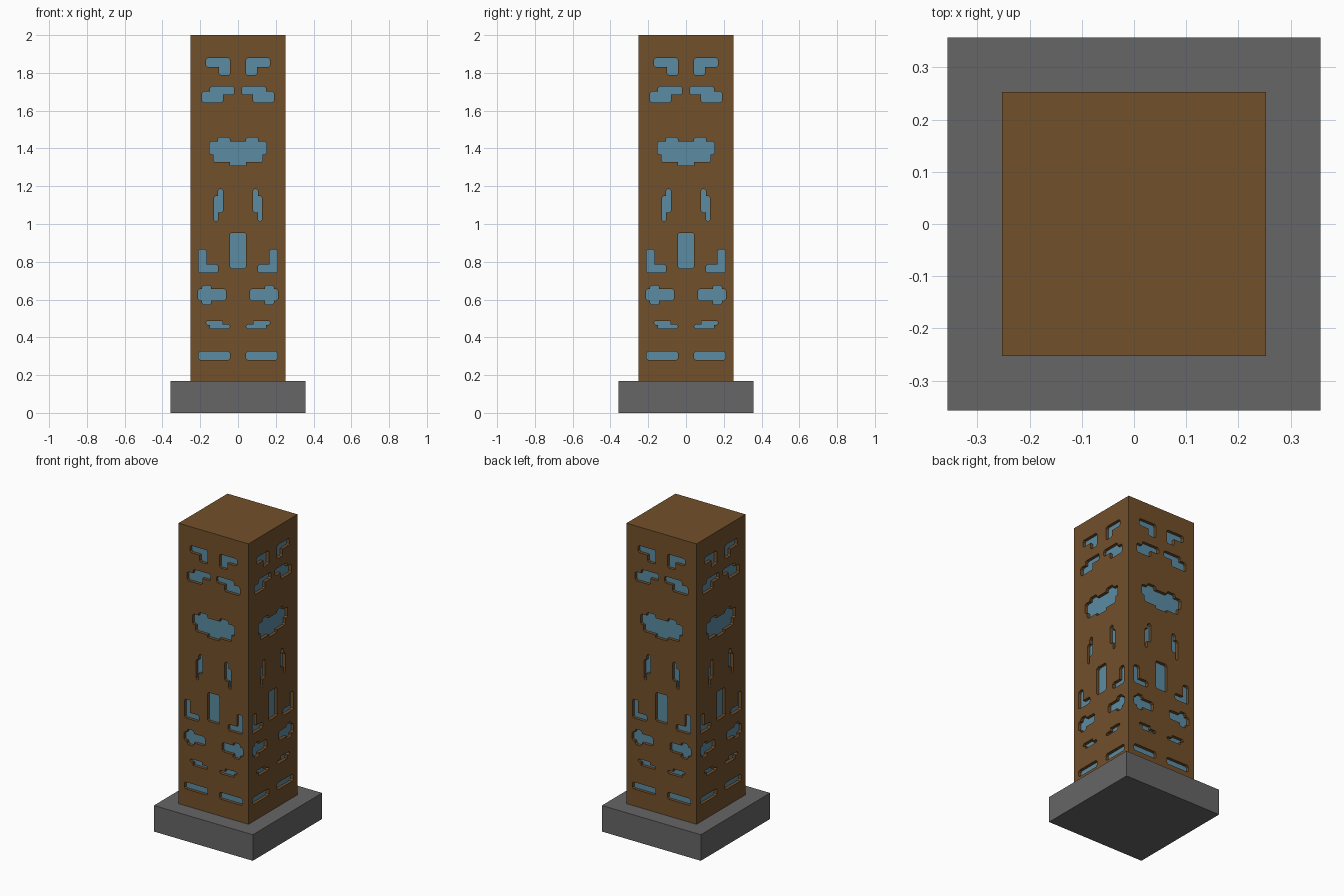
import bpy, bmesh, math
from mathutils import Matrix, Vector

if "Cube" in bpy.data.objects:
    bpy.data.objects.remove(bpy.data.objects["Cube"])

HALF, BASE_HALF = 0.2525, 0.357
Z0, Z1 = 0.17, 2.0
DEPTH = 0.02


def material(name, rgb):
    m = bpy.data.materials.new(name)
    m.diffuse_color = (*rgb, 1)
    m.use_nodes = True
    m.node_tree.nodes["Principled BSDF"].inputs["Base Color"].default_value = m.diffuse_color
    return m


brown = material("brown_wood", (0.170, 0.080, 0.024))
blue = material("blue_inlay", (0.105, 0.262, 0.365))
grey = material("grey_stone", (0.133, 0.133, 0.133))


def add_object(name, bm, mats):
    me = bpy.data.meshes.new(name)
    bm.to_mesh(me)
    bm.free()
    for m in mats:
        me.materials.append(m)
    ob = bpy.data.objects.new(name, me)
    bpy.context.collection.objects.link(ob)
    return ob


def soften(pts, c=0.009):
    """Clip the convex corners of a counter-clockwise outline."""
    out = []
    for i, p in enumerate(pts):
        p, a, b = Vector(p), Vector(pts[i - 1]), Vector(pts[(i + 1) % len(pts)])
        u, v = a - p, b - p
        if (-u).cross(v) > 0 and min(u.length, v.length) > 0.019:
            out += [p + u.normalized() * c, p + v.normalized() * c]
        else:
            out.append(p)
    return out


def box(x0, x1, z0, z1):
    return [(x0, z0), (x1, z0), (x1, z1), (x0, z1)]


# carved shapes on the right half (x, z), mirrored to the left
side_shapes = [
    # top bent marks
    [(.042, 1.788), (.10, 1.788), (.10, 1.832), (.17, 1.832), (.17, 1.878), (.042, 1.878)],
    # stepped brows
    [(.02, 1.685), (.08, 1.685), (.08, 1.643), (.19, 1.643), (.19, 1.702),
     (.148, 1.702), (.148, 1.728), (.02, 1.728)],
    # slanted slits
    [(.107, 1.013), (.127, 1.013), (.127, 1.147), (.107, 1.147), (.107, 1.185),
     (.08, 1.185), (.08, 1.06), (.107, 1.06)],
    # corner marks
    [(.105, .743), (.21, .743), (.21, .866), (.168, .866), (.168, .785), (.105, .785)],
    # key marks
    [(.063, .595), (.142, .595), (.142, .573), (.19, .573), (.19, .595), (.212, .595),
     (.212, .655), (.19, .655), (.19, .675), (.142, .675), (.142, .655), (.063, .655)],
    # small steps
    [(.042, .447), (.148, .447), (.148, .466), (.17, .466), (.17, .487),
     (.083, .487), (.083, .468), (.042, .468)],
    # bottom bars
    box(.042, .21, .28, .325),
]
# central shapes: the wide blob and the upright slot
half_blob = [(.043, 1.31), (.043, 1.327), (.13, 1.327), (.13, 1.367), (.15, 1.367),
             (.15, 1.437), (.107, 1.437), (.107, 1.458), (.043, 1.458), (.043, 1.437)]


def mirror(pts):
    return [(-x, z) for x, z in reversed(pts)]


shapes = side_shapes + [mirror(s) for s in side_shapes]
shapes += [half_blob + mirror(half_blob), box(-.043, .043, .765, .953)]

# tower: one carved side, repeated around, then closed
tower = bmesh.new()


def ring(pts, y):
    vs = [tower.verts.new((x, y, z)) for x, z in pts]
    return vs, [tower.edges.new((vs[i - 1], vs[i])) for i in range(len(vs))]


edges = ring(box(-HALF, HALF, Z0, Z1), -HALF)[1]
rims = []
for s in shapes:
    vs, es = ring(soften(s), -HALF)
    rims.append(vs)
    edges += es
bmesh.ops.triangle_fill(tower, use_beauty=True, edges=edges, normal=(0, -1, 0))
for rim in rims:
    inner = [tower.verts.new(v.co + Vector((0, DEPTH, 0))) for v in rim]
    tower.faces.new(inner).material_index = 1
    for i in range(len(rim)):
        tower.faces.new((rim[i - 1], rim[i], inner[i], inner[i - 1]))

side = tower.verts[:] + tower.edges[:] + tower.faces[:]
for k in range(1, 4):
    copy = bmesh.ops.duplicate(tower, geom=side)["geom"]
    bmesh.ops.rotate(tower, cent=(0, 0, 0), matrix=Matrix.Rotation(k * math.pi / 2, 3, 'Z'),
                     verts=[g for g in copy if isinstance(g, bmesh.types.BMVert)])
for z in (Z0, Z1):
    tower.faces.new([tower.verts.new((x, y, z)) for x, y in box(-HALF, HALF, -HALF, HALF)])
bmesh.ops.remove_doubles(tower, verts=tower.verts[:], dist=0.0005)
bmesh.ops.recalc_face_normals(tower, faces=tower.faces[:])
add_object("carved_tower", tower, [brown, blue])

# stone base
base = bmesh.new()
bmesh.ops.create_cube(base, size=1, matrix=Matrix.Translation((0, 0, Z0 / 2))
                      @ Matrix.Diagonal((2 * BASE_HALF, 2 * BASE_HALF, Z0, 1)))
add_object("stone_base", base, [grey])
